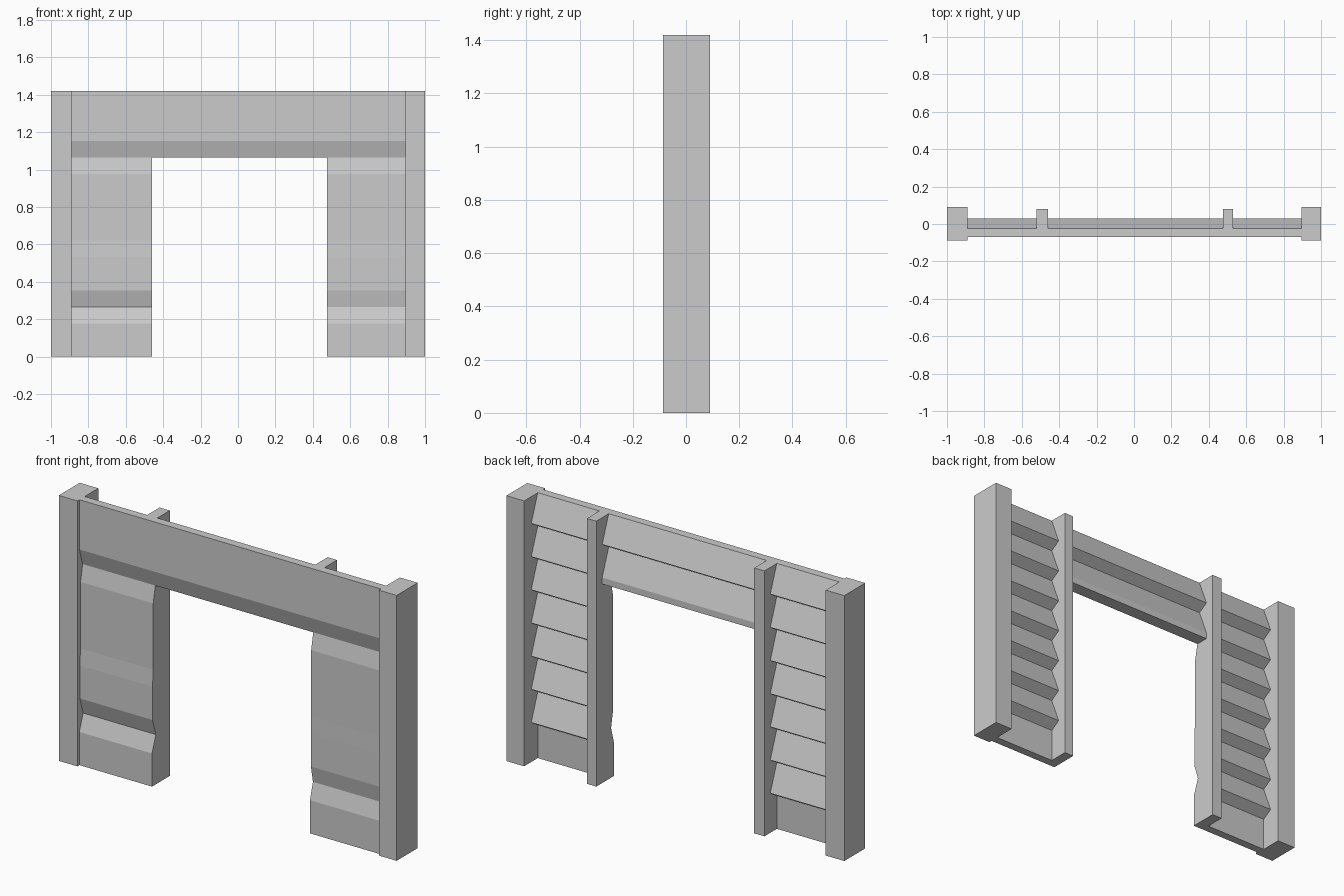
import bpy

cube = bpy.data.objects.get("Cube")
if cube:
    bpy.data.objects.remove(cube, do_unlink=True)

GREY = (0.6, 0.6, 0.6, 1)
grey = bpy.data.materials.new("plain_grey")
grey.use_nodes = True
grey.diffuse_color = GREY
grey.node_tree.nodes["Principled BSDF"].inputs["Base Color"].default_value = GREY

HEIGHT = 1.42
ROW = HEIGHT / 8        # height of one siding row
LIP = 0.034             # height of the slanted underside of a board
INNER, OUTER = -0.025, 0.03


def extrude_profile(name, profile, x0, x1):
    """Solid made by sweeping a (y, z) outline from x0 to x1."""
    n = len(profile)
    verts = [(x, y, z) for x in (x0, x1) for y, z in profile]
    faces = [tuple(range(n)), tuple(range(2 * n - 1, n - 1, -1))]
    faces += [(i, i + n, (i + 1) % n + n, (i + 1) % n) for i in range(n)]
    mesh = bpy.data.meshes.new(name)
    mesh.from_pydata(verts, [], faces)
    mesh.materials.append(grey)
    obj = bpy.data.objects.new(name, mesh)
    bpy.context.collection.objects.link(obj)
    # Consistent outward normals
    import bmesh
    bm = bmesh.new()
    bm.from_mesh(mesh)
    bmesh.ops.recalc_face_normals(bm, faces=bm.faces)
    bm.to_mesh(mesh)
    bm.free()
    return obj


def post(name, x0, x1, y0, y1):
    extrude_profile(name, [(y0, 0), (y1, 0), (y1, HEIGHT), (y0, HEIGHT)], x0, x1)


def siding(first_row):
    """Sawtooth back outline, rising from first_row to the top."""
    points = []
    for row in range(first_row, 8):
        points += [(INNER, row * ROW), (OUTER, row * ROW + LIP)]
    return points + [(INNER, HEIGHT)]


# Worn front outline, top to bottom: (y, height in rows)
beam_front = [(-0.07, 8), (-0.07, 6.5), (-0.042, 6)]


def wall_front(low, mid):
    return beam_front + [(-0.06, 5.5), (-0.06, 3.5), (mid, 3), (mid, 2),
                         (low, 1.5), (-0.07, 1), (-0.07, 0)]


def scaled(points):
    return [(y, r * ROW) for y, r in points]


# Side walls with clapboard backs
for name, x0, x1, low, mid in (("right_wall", -0.9, -0.46, -0.038, -0.066),
                               ("left_wall", 0.475, 0.9, -0.045, -0.062)):
    outline = scaled(wall_front(low, mid)) + [(INNER, 0)] + siding(1)
    extrude_profile(name, outline, x0, x1)

# Beam over the opening, its lowest board cut square
beam_back = [(OUTER, 6 * ROW)] + siding(6)[1:]
extrude_profile("lintel_beam", scaled(beam_front) + beam_back, -0.46, 0.475)

# Corner posts and the studs beside the opening
post("right_corner_post", -1, -0.89, -0.087, 0.09)
post("left_corner_post", 0.895, 1, -0.087, 0.09)
post("right_opening_stud", -0.52, -0.46, -0.03, 0.08)
post("left_opening_stud", 0.475, 0.53, -0.03, 0.08)
